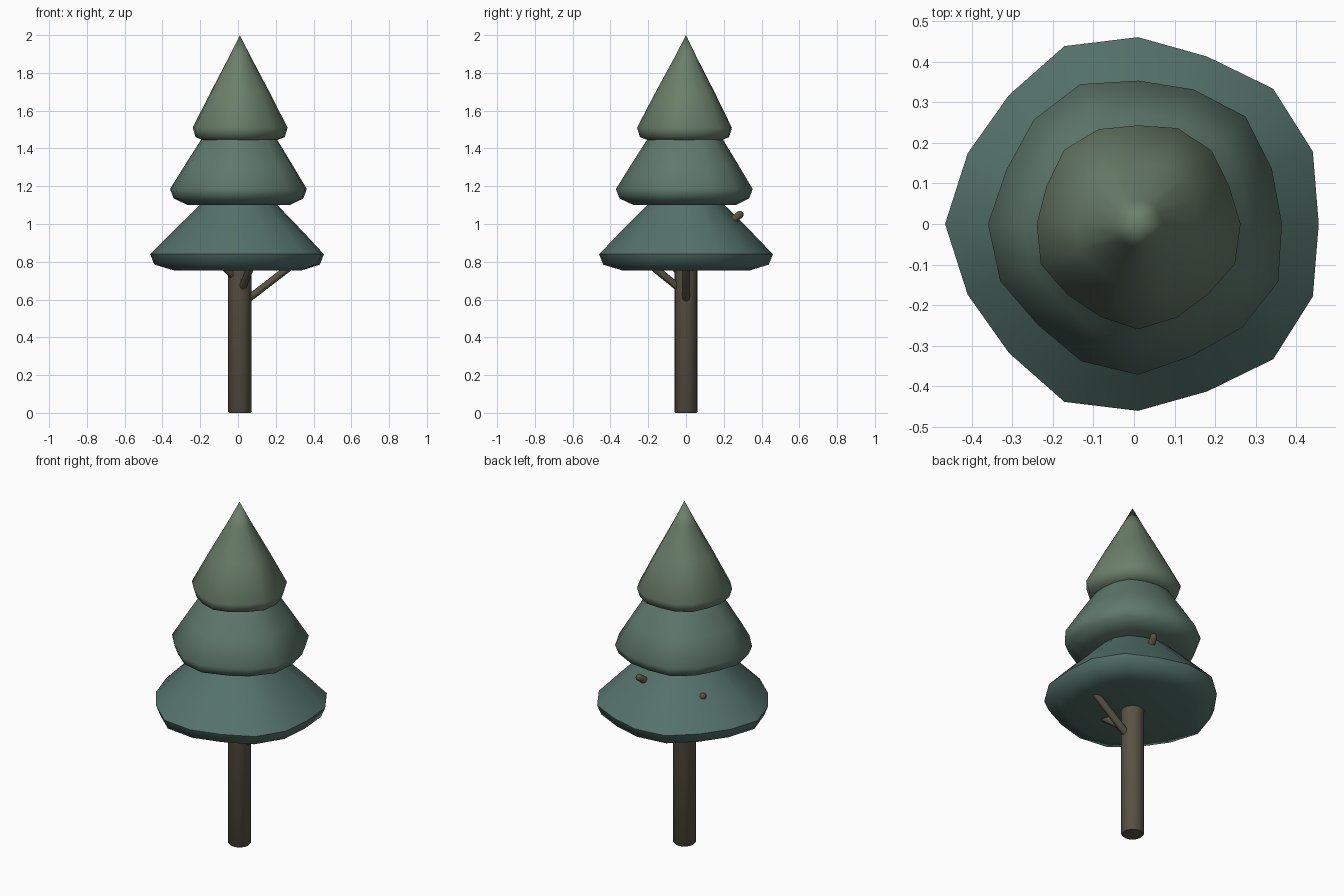
import bpy, bmesh
from math import cos, sin, pi, radians
from mathutils import Vector

if "Cube" in bpy.data.objects:
    bpy.data.objects.remove(bpy.data.objects["Cube"])

CX = 0.01  # tree axis


def material(name, rgb):
    m = bpy.data.materials.new(name)
    m.diffuse_color = (*rgb, 1)
    m.use_nodes = True
    m.node_tree.nodes["Principled BSDF"].inputs["Base Color"].default_value = m.diffuse_color
    return m


def lathe(name, profile, sides, mat, wave=0, phase=0, angle=45):
    """Revolve (radius, z) rings round z; radius 0 closes to a point.
    wave = relative size of a five-lobed ripple in the outline."""
    bm = bmesh.new()
    rings = []
    for r, z in profile:
        if r == 0:
            rings.append([bm.verts.new((0, 0, z))] * sides)
            continue
        ring = []
        for i in range(sides):
            a = 2 * pi * i / sides
            k = r * (1 + wave * cos(5 * (a - phase)))
            ring.append(bm.verts.new((k * cos(a), k * sin(a), z)))
        rings.append(ring)
    for lo, hi in zip(rings, rings[1:]):
        for i in range(sides):
            j = (i + 1) % sides
            bm.faces.new(list(dict.fromkeys((lo[i], lo[j], hi[j], hi[i]))))
    if profile[0][0]:
        bm.faces.new(rings[0][::-1])
    if profile[-1][0]:
        bm.faces.new(rings[-1])
    bmesh.ops.recalc_face_normals(bm, faces=bm.faces)
    me = bpy.data.meshes.new(name)
    bm.to_mesh(me)
    bm.free()
    me.materials.append(mat)
    ob = bpy.data.objects.new(name, me)
    bpy.context.collection.objects.link(ob)
    ob.location.x = CX
    bpy.ops.object.select_all(action='DESELECT')
    ob.select_set(True)
    bpy.context.view_layer.objects.active = ob
    bpy.ops.object.shade_smooth_by_angle(angle=radians(angle))
    return ob


bark = material("bark", (0.10, 0.085, 0.06))

# Trunk
lathe("trunk", [(0.055, 0), (0.062, 0.008), (0.062, 1.1)], 16, bark)

# Foliage tiers, each with a rounded skirt
lathe("lower_foliage",
      [(0.34, 0.755), (0.438, 0.785), (0.46, 0.84), (0.345, 0.96),
       (0.205, 1.10), (0.11, 1.22), (0, 1.33)],
      16, material("dark_needles", (0.09, 0.17, 0.145)), 0.033, radians(36), 60)
lathe("middle_foliage",
      [(0.27, 1.10), (0.343, 1.135), (0.362, 1.185), (0.28, 1.32),
       (0.205, 1.44), (0.11, 1.57), (0, 1.70)],
      16, material("mid_needles", (0.115, 0.19, 0.155)), 0.033, radians(46), 60)
lathe("upper_foliage",
      [(0.185, 1.44), (0.236, 1.46), (0.251, 1.51), (0.155, 1.70),
       (0.06, 1.88), (0, 2.0)],
      16, material("light_needles", (0.147, 0.212, 0.147)), 0.033, radians(56), 60)

# Branches spiralling up the trunk, with rounded tips
R = 0.02
for n in range(5):
    a = radians(-72 * n)
    z = 0.60 + 0.0625 * n
    start = Vector((CX + 0.04 * cos(a), 0.04 * sin(a), z))
    end = Vector((CX + 0.30 * cos(a), 0.30 * sin(a), z + 0.20))
    d = end - start
    L = d.length
    ob = lathe(f"branch_{n + 1}",
               [(R, 0), (R, L), (R * 0.85, L + R * 0.5), (R * 0.5, L + R * 0.85), (0, L + R)],
               10, bark)
    ob.location = start
    ob.rotation_euler = d.to_track_quat('Z', 'Y').to_euler()
